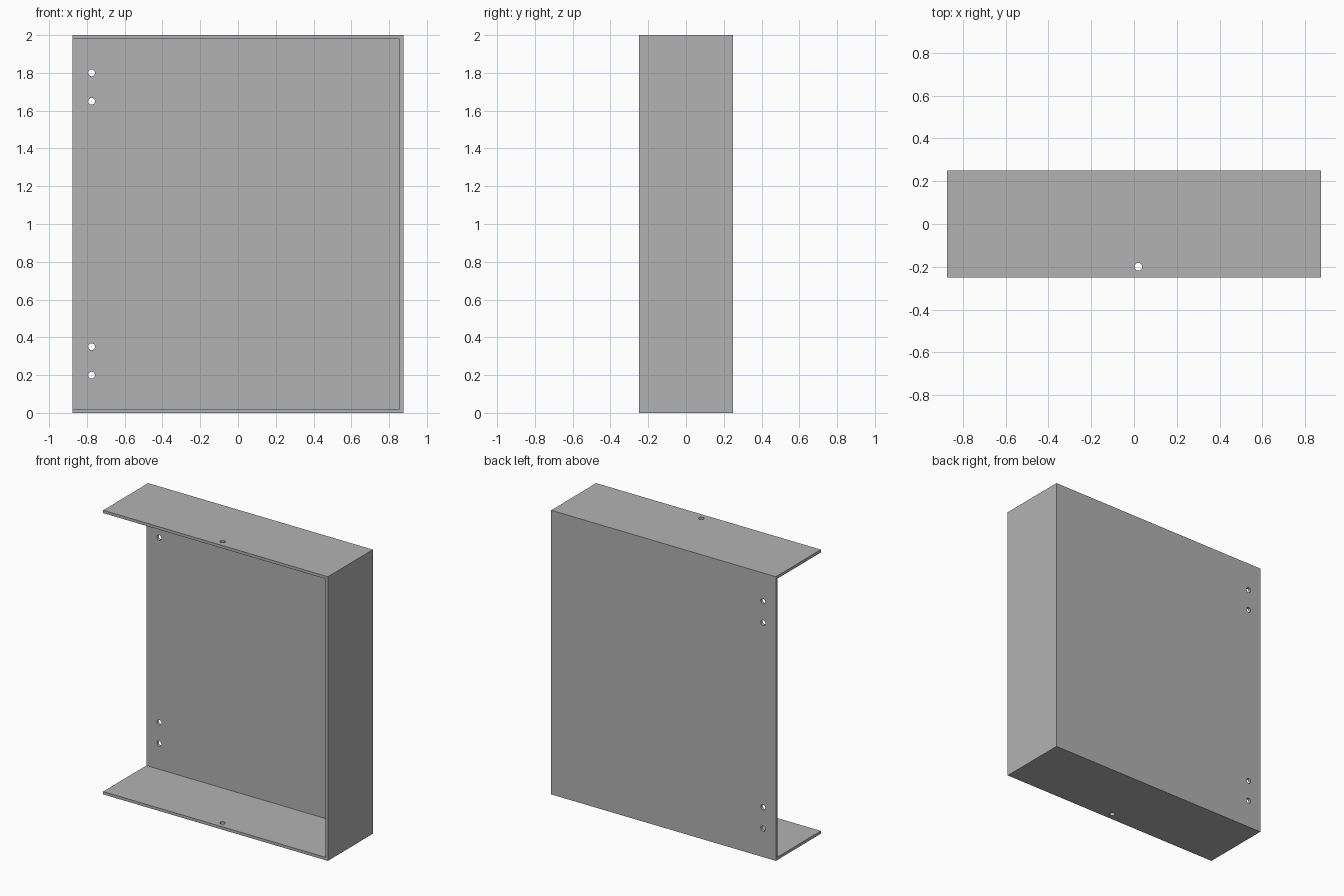
import bpy
from mathutils import Vector

if "Cube" in bpy.data.objects:
    bpy.data.objects.remove(bpy.data.objects["Cube"], do_unlink=True)

W, D, H = 1.75, 0.5, 2.0      # overall width, depth, height
T = 0.02                      # sheet thickness
R = 0.018                     # screw hole radius

grey = bpy.data.materials.new("sheet_grey")
grey.use_nodes = True
colour = (0.448, 0.448, 0.448, 1)
grey.diffuse_color = colour
grey.node_tree.nodes["Principled BSDF"].inputs["Base Color"].default_value = colour


def box(name, low, high):
    low, high = Vector(low), Vector(high)
    bpy.ops.mesh.primitive_cube_add(size=1, location=(low + high) / 2)
    ob = bpy.context.object
    ob.name = name
    ob.scale = high - low
    bpy.ops.object.transform_apply(location=True, rotation=False, scale=True)
    return ob


def rod(name, location, length, rotation=(0, 0, 0)):
    bpy.ops.mesh.primitive_cylinder_add(vertices=32, radius=R, depth=length,
                                        location=location, rotation=rotation)
    bpy.context.object.name = name
    return bpy.context.object


def cut(target, cutter):
    cutter.hide_render = True
    mod = target.modifiers.new("cut", "BOOLEAN")
    mod.operation = "DIFFERENCE"
    mod.solver = "EXACT"
    mod.object = cutter
    bpy.context.view_layer.objects.active = target
    bpy.ops.object.modifier_apply(modifier=mod.name)
    bpy.data.objects.remove(cutter, do_unlink=True)


# Folded tray: back panel, top and bottom flanges, one side wall
tray = box("folded_sheet_tray", (-W / 2, -D / 2, 0), (W / 2, D / 2, H))

# Cavity, open at the front and at one side
cut(tray, box("cavity_cutter", (-W, -D, T), (W / 2 - T, D / 2 - T, H - T)))

# Paired mounting holes along the open edge of the back panel
for offset in (0.2, 0.35):
    for z in (offset, H - offset):
        cut(tray, rod("panel_hole_cutter", (-0.775, D / 2, z), 0.2, (1.5707963, 0, 0)))

# One hole near the front lip of each flange
for z in (0, H):
    cut(tray, rod("flange_hole_cutter", (0.02, -0.2, z), 0.2))

# Finish: one colour, smooth hole walls, sharp folds
tray.data.materials.clear()
tray.data.materials.append(grey)
for face in tray.data.polygons:
    face.material_index = 0
bpy.ops.object.select_all(action="DESELECT")
tray.select_set(True)
bpy.context.view_layer.objects.active = tray
bpy.ops.object.shade_smooth_by_angle(angle=0.5)
